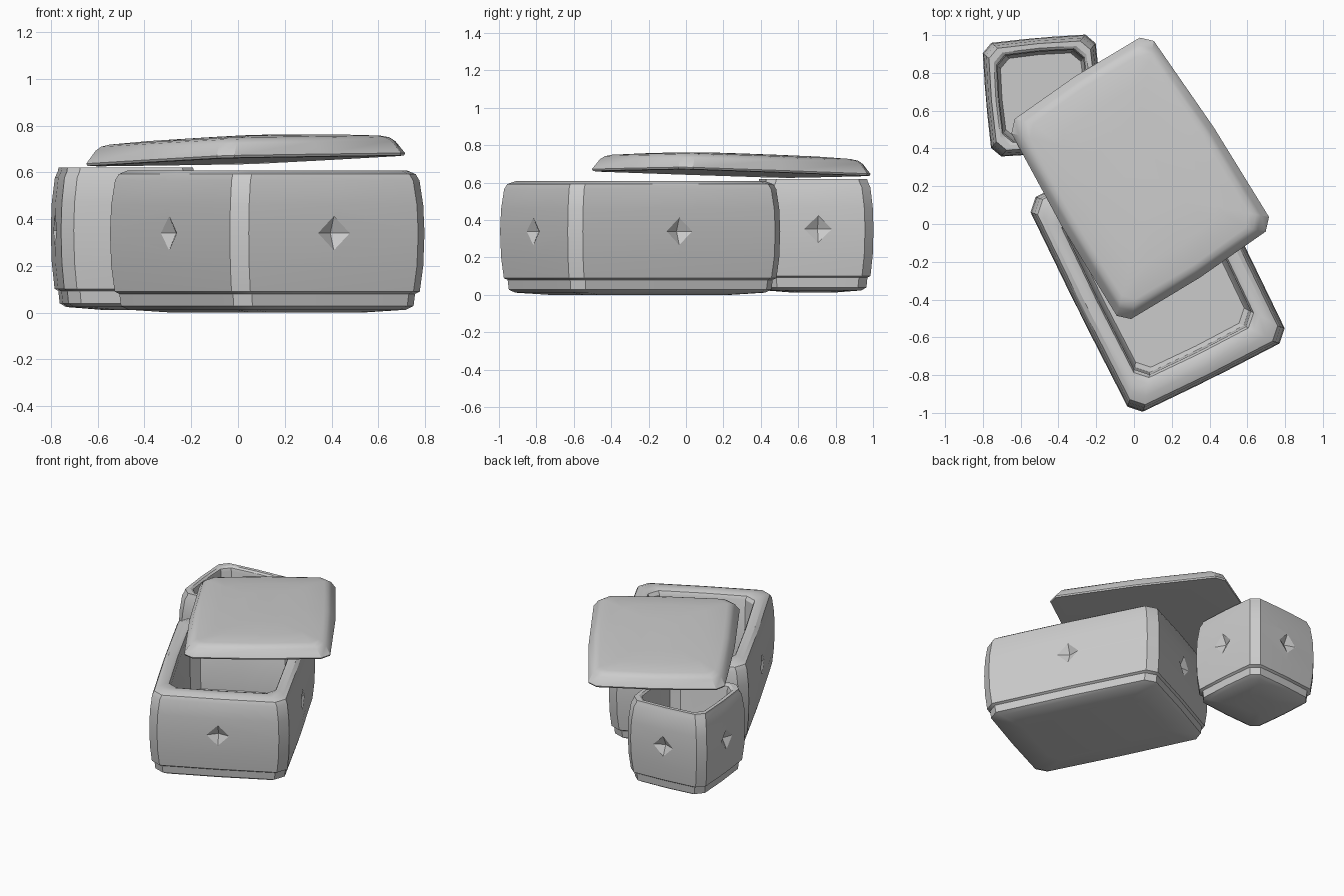
import bpy, bmesh, math
from mathutils import Matrix, Vector

if "Cube" in bpy.data.objects:
    bpy.data.objects.remove(bpy.data.objects["Cube"])

stone = bpy.data.materials.new("plain grey stone")
stone.use_nodes = True
grey = (0.6, 0.6, 0.6, 1)
stone.diffuse_color = grey
stone.node_tree.nodes["Principled BSDF"].inputs["Base Color"].default_value = grey


def outline(hw, hl, cut, bulge):
    """Rectangle with cut corners and slightly bowed sides."""
    return [(hw + bulge, 0), (hw, hl - cut), (hw - cut, hl),
            (0, hl + bulge), (cut - hw, hl), (-hw, hl - cut),
            (-hw - bulge, 0), (-hw, cut - hl), (cut - hw, -hl),
            (0, -hl - bulge), (hw - cut, -hl), (hw, cut - hl)]


def make_object(name, bm):
    mesh = bpy.data.meshes.new(name)
    bmesh.ops.recalc_face_normals(bm, faces=bm.faces)
    bm.to_mesh(mesh)
    bm.free()
    mesh.materials.append(stone)
    obj = bpy.data.objects.new(name, mesh)
    bpy.context.collection.objects.link(obj)
    return obj


def loft(name, hw, hl, cut, bulge, rings):
    """Join rings given as (side inset, end inset, height), capped at both ends."""
    bm = bmesh.new()
    loops = [[bm.verts.new((x, y, z)) for x, y in outline(hw - du, hl - dv, cut, bulge)]
             for du, dv, z in rings]
    for low, high in zip(loops, loops[1:]):
        for i in range(len(low)):
            j = (i + 1) % len(low)
            bm.faces.new((low[i], low[j], high[j], high[i]))
    bm.faces.new(loops[0])
    bm.faces.new(loops[-1])
    return make_object(name, bm)


def smooth(obj):
    bpy.ops.object.select_all(action='DESELECT')
    obj.select_set(True)
    bpy.context.view_layer.objects.active = obj
    bpy.ops.object.shade_smooth_by_angle(angle=math.radians(30))


def stone_box(name, hw, hl, cut, rim_u, rim_v, place):
    # Outer wall: stepped base, bowed side, rounded shoulder
    wall = [(0.2, 0), (0.06, 0.012), (0.035, 0.028), (0.03, 0.08), (0.015, 0.09),
            (0.004, 0.2), (0, 0.34), (0.004, 0.46), (0.016, 0.565), (0.028, 0.592)]
    rings = [(d, d, z) for d, z in wall]
    # Rim and hollow inside, as fractions of the rim width
    for f, z in [(0.42, 0.608), (0.75, 0.608), (0.92, 0.597), (1, 0.575),
                 (1.06, 0.15), (1.2, 0.12)]:
        rings.append((rim_u * f, rim_v * f, z))
    bulge = 0.006
    box = loft(name, hw, hl, cut, bulge, rings)

    # Diamond pit in the middle of each side
    bm = bmesh.new()
    for k in range(4):
        reach = (hw if k % 2 == 0 else hl) + bulge
        spin = Matrix.Rotation(k * math.pi / 2, 4, 'Z')
        shape = Matrix.Diagonal((0.036, 0.078, 0.078, 1))
        bmesh.ops.create_uvsphere(
            bm, u_segments=4, v_segments=2, radius=1,
            matrix=spin @ Matrix.Translation((reach, 0, 0.34)) @ shape)
    cutter = make_object(name + "_pit_cutter", bm)
    cutter.hide_render = True
    pits = box.modifiers.new("diamond pits", 'BOOLEAN')
    pits.operation = 'DIFFERENCE'
    pits.solver = 'EXACT'
    pits.object = cutter
    bpy.context.view_layer.objects.active = box
    bpy.ops.object.modifier_apply(modifier=pits.name)
    bpy.data.objects.remove(cutter)
    box.data.transform(place)
    smooth(box)


def placed(x, y, z, degrees):
    return Matrix.Translation((x, y, z)) @ Matrix.Rotation(math.radians(degrees), 4, 'Z')


stone_box("long_box", 0.465, 0.635, 0.06, 0.12, 0.16, placed(0.125, -0.245, 0, 26.5))
stone_box("small_box", 0.3, 0.302, 0.05, 0.072, 0.075, placed(-0.48, 0.68, 0.012, 5))

# Lid: flat below, sloping sides, gently domed top
lid_rings = [(0.03, 0), (0.004, 0.002), (0, 0.012), (0.03, 0.065), (0.048, 0.082),
             (0.075, 0.09), (0.2, 0.1), (0.34, 0.106)]
lid = loft("lid", 0.465, 0.612, 0.055, 0.015, [(d, d, z) for d, z in lid_rings])
for v in lid.data.vertices:
    # Front end is a little wider than the back
    t = v.co.y / 0.55
    v.co.x = v.co.x * (1 - 0.033 * t) + 0.0135 * t
lid.data.transform(placed(0.02, 0.25, 0.6475, 33))
for v in lid.data.vertices:
    # Leaning down towards the small box
    v.co.z += 0.0267 * (v.co.x - 0.02) - 0.0187 * (v.co.y - 0.25)
smooth(lid)
